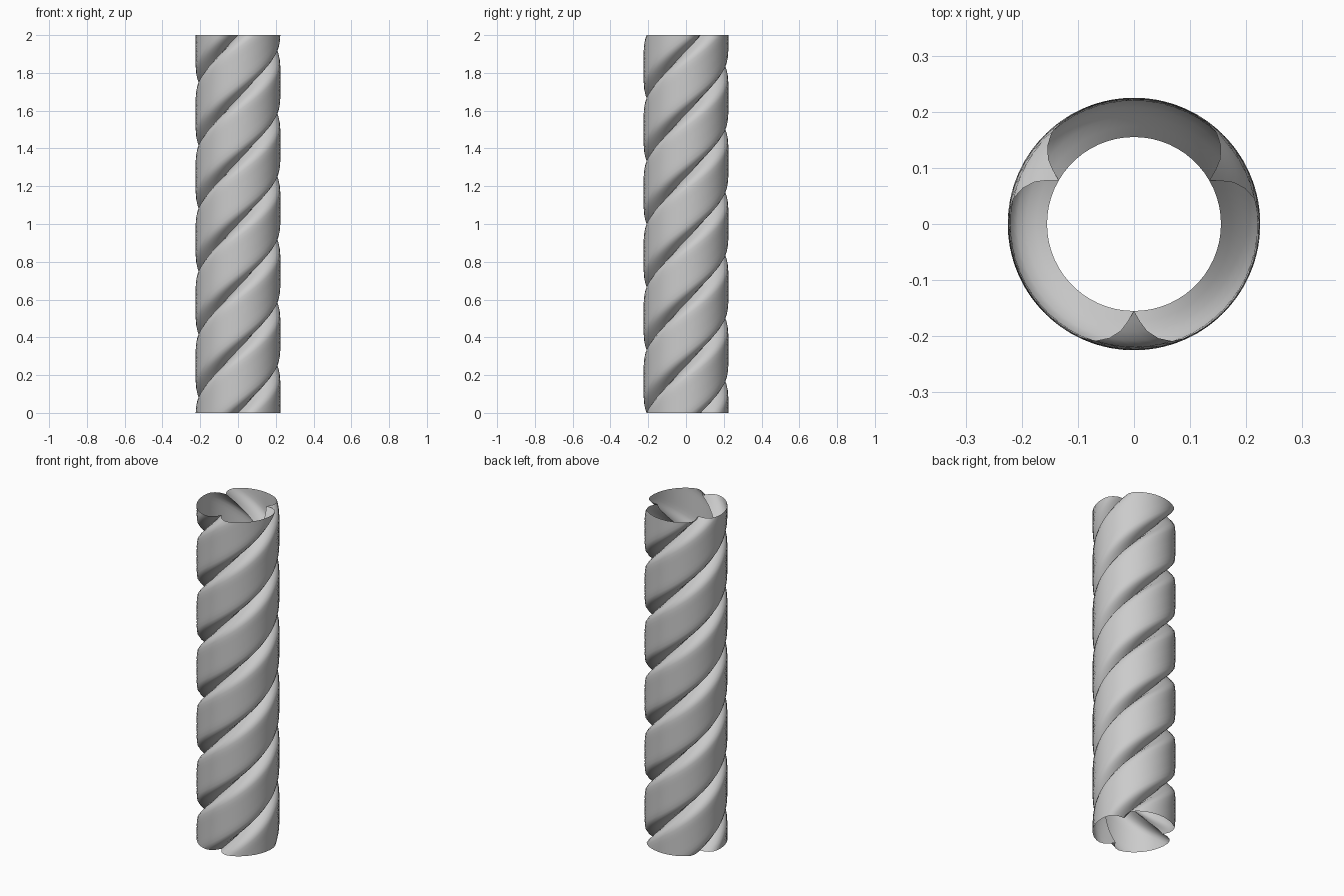
import bpy
import math

if "Cube" in bpy.data.objects:
    bpy.data.objects.remove(bpy.data.objects["Cube"])

HEIGHT = 2.0
TURNS = 2
LEVELS = 120

# Half of one lobe: (degrees from the groove, radius), mirrored about 60 degrees
half = [(0, 0.155), (3.5, 0.174), (7, 0.192), (12, 0.208), (18, 0.2195),
        (25, 0.2235), (34, 0.225), (43, 0.225), (52, 0.225)]
lobe = half + [(60, 0.225)] + [(120 - a, r) for a, r in reversed(half[1:])]
section = [(a + 120 * k, r) for k in range(3) for a, r in lobe]
n = len(section)

# Sweep the three-lobed section upward while twisting; ends stay open
verts, faces = [], []
for i in range(LEVELS + 1):
    t = i / LEVELS
    for a, r in section:
        ang = math.radians(a - 90 + 360 * TURNS * t)
        verts.append((r * math.cos(ang), r * math.sin(ang), HEIGHT * t))
for i in range(LEVELS):
    for j in range(n):
        k = (j + 1) % n
        faces.append((i * n + j, i * n + k, (i + 1) * n + k, (i + 1) * n + j))

mesh = bpy.data.meshes.new("twisted_column")
mesh.from_pydata(verts, [], faces)
mesh.update()
column = bpy.data.objects.new("twisted_column", mesh)
bpy.context.collection.objects.link(column)

# Smooth lobes with crisp grooves
bpy.context.view_layer.objects.active = column
column.select_set(True)
bpy.ops.object.shade_smooth_by_angle(angle=math.radians(40))
